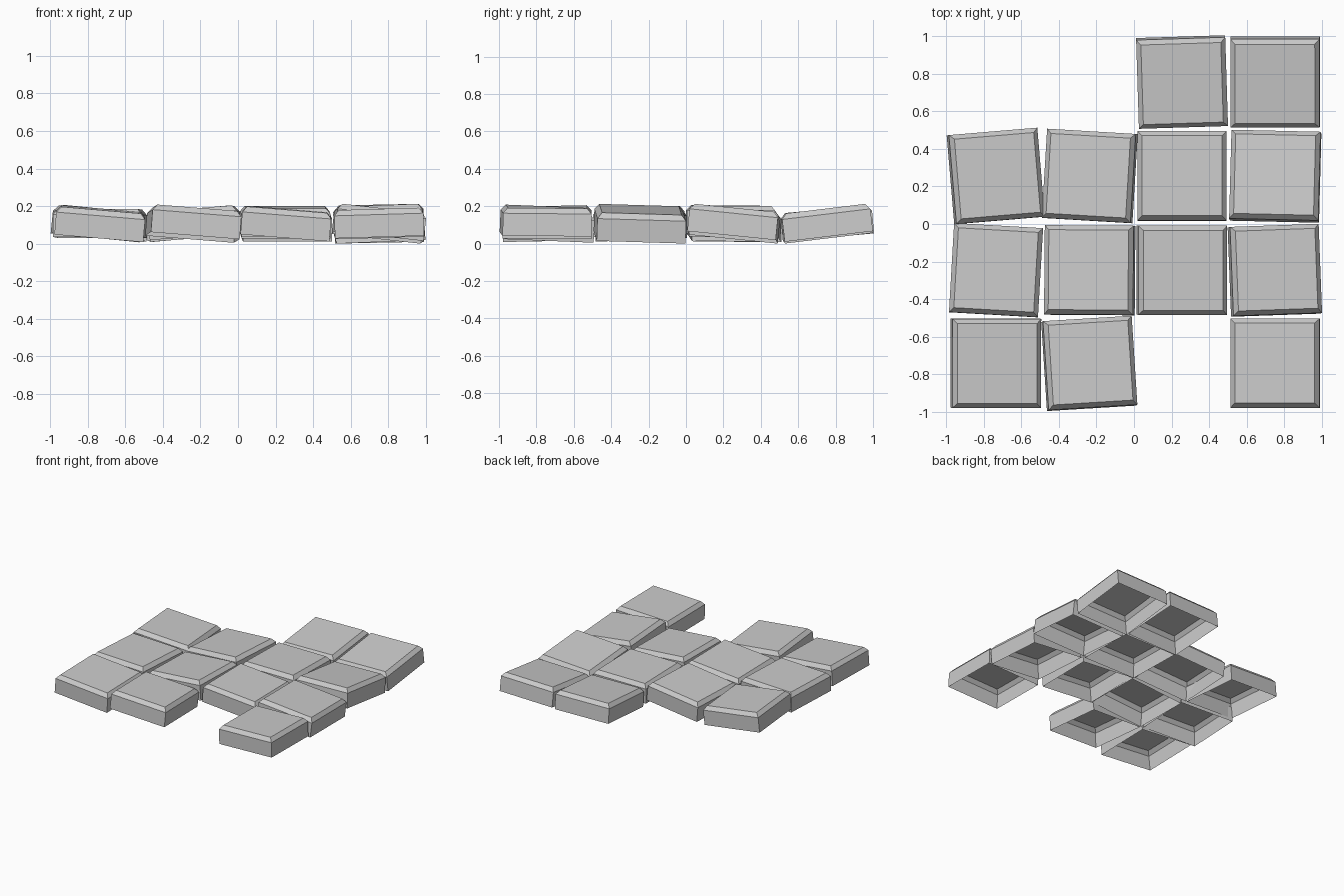
import bpy, bmesh, math
from mathutils import Matrix, Euler, Vector

if "Cube" in bpy.data.objects:
    bpy.data.objects.remove(bpy.data.objects["Cube"])

WALL, BEVEL = 0.12, 0.03      # side wall height, chamfer height
OUTER, INNER = 0.2375, 0.213  # half widths at the base and on top
H = WALL + BEVEL


def paving_tile(name, x, y, rx, ry, yaw):
    """Open-bottomed square slab with a chamfered top edge."""
    bm = bmesh.new()
    rings = []
    for half, z in ((OUTER, -H / 2), (OUTER, WALL - H / 2), (INNER, H / 2)):
        rings.append([bm.verts.new((sx * half, sy * half, z))
                      for sx, sy in ((-1, -1), (1, -1), (1, 1), (-1, 1))])
    for a, b in zip(rings, rings[1:]):
        for i in range(4):
            j = (i + 1) % 4
            bm.faces.new((a[i], a[j], b[j], b[i]))
    bm.faces.new(rings[-1])
    # small tilt first, then turn about the vertical
    rot = Matrix.Rotation(math.radians(yaw), 4, 'Z') @ Euler((rx, ry, 0)).to_matrix().to_4x4()
    bm.transform(Matrix.Translation((x, y, 0.113)) @ rot)
    mesh = bpy.data.meshes.new(name)
    bm.to_mesh(mesh)
    bm.free()
    ob = bpy.data.objects.new(name, mesh)
    bpy.context.collection.objects.link(ob)
    return ob


COL = (-0.735, -0.237, 0.256, 0.752)
ROW = (-0.742, -0.246, 0.256, 0.755)

# column, row, tilt about x, tilt about y, yaw in degrees
TILES = (
    (0, 0, 0.02, 0.085, 0), (1, 0, -0.04, 0.08, 3.5), (3, 0, -0.01, -0.03, 0),
    (0, 1, -0.01, 0.0, -3.3), (1, 1, -0.02, -0.08, -0.4),
    (2, 1, 0.01, 0.08, 0), (3, 1, -0.03, 0.11, 2),
    (0, 2, -0.01, 0.10, 4.8), (1, 2, -0.01, -0.09, -3.4),
    (2, 2, -0.02, 0.0, 0), (3, 2, -0.10, -0.04, -1.3),
    (2, 3, 0.09, 0.0, 1.8), (3, 3, 0.12, -0.02, 0),
)

tiles = [paving_tile(f"paving_tile_{i + 1}", COL[c], ROW[r], rx, ry, yaw)
         for i, (c, r, rx, ry, yaw) in enumerate(TILES)]

# rest the group on the ground
low = min(v.co.z for t in tiles for v in t.data.vertices)
for t in tiles:
    t.data.transform(Matrix.Translation(Vector((0, 0, -low))))
